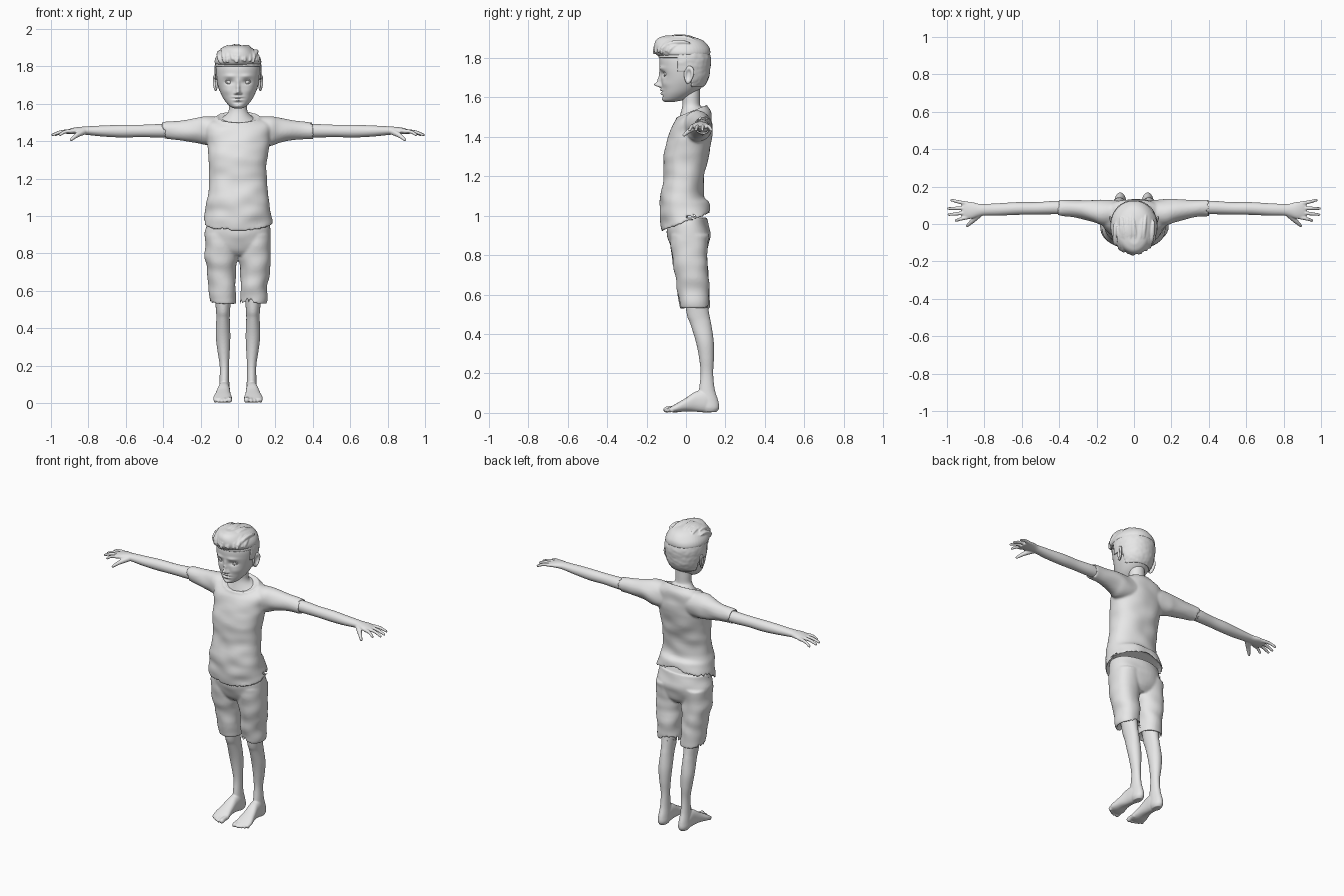
import bpy, bmesh, random
from math import sin, cos, pi, sqrt, exp, copysign
from mathutils import Vector, Matrix, noise

random.seed(4)
if "Cube" in bpy.data.objects:
    bpy.data.objects.remove(bpy.data.objects["Cube"])

grey = bpy.data.materials.new("plain grey")
grey.use_nodes = True
grey.diffuse_color = (0.8, 0.8, 0.8, 1)
grey.node_tree.nodes["Principled BSDF"].inputs["Base Color"].default_value = (0.8, 0.8, 0.8, 1)


def spline(keys, steps):
    """Catmull-Rom interpolation of equal-length tuples."""
    out = []
    for i in range(len(keys) - 1):
        a, b, c, d = (Vector(keys[max(0, min(len(keys) - 1, i + k))]) for k in (-1, 0, 1, 2))
        for s in range(steps):
            t = s / steps
            out.append(b + (c - a) * (t / 2) + (a * 2 - b * 5 + c * 4 - d) * (t * t / 2)
                       + (b * 3 - a - c * 3 + d) * (t ** 3 / 2))
    return out + [Vector(keys[-1])]


def skin_rings(bm, rings):
    """Bridge rings of points and close both ends."""
    rows = [[bm.verts.new(p) for p in ring] for ring in rings]
    n = len(rows[0])
    for a, b in zip(rows, rows[1:]):
        for i in range(n):
            bm.faces.new((a[i], a[(i + 1) % n], b[(i + 1) % n], b[i]))
    bm.faces.new(rows[0])
    bm.faces.new(rows[-1])


def loft(bm, axis, keys, side=1, n=48, steps=6, power=1.0):
    """Keys: position, centre u, half width u, low v, high v, tilt along v."""
    rings = []
    for t, cu, ru, lo, hi, tilt in spline([tuple(k) + (0,) * (6 - len(k)) for k in keys], steps):
        ring = []
        for i in range(n):
            c, s = cos(2 * pi * i / n), sin(2 * pi * i / n)
            u = cu + ru * copysign(abs(c) ** power, c)
            v = (lo + hi) / 2 + (hi - lo) / 2 * copysign(abs(s) ** power, s)
            w = t + tilt * s
            x, y, z = {"z": (u, v, w), "x": (w, u, v), "y": (u, w, v)}[axis]
            ring.append((x * side, y, z))
        rings.append(ring)
    skin_rings(bm, rings)


def ball(bm, centre, size, detail=3):
    m = Matrix.Translation(centre) @ Matrix.Diagonal((*size, 1))
    return bmesh.ops.create_icosphere(bm, subdivisions=detail, radius=1, matrix=m)["verts"]


def tube(bm, pts, side=1, n=12, steps=4):
    """Round tube through points (x, y, z, radius) with ball ends."""
    path = [Vector((p[0] * side, *p[1:])) for p in spline(pts, steps)]
    rings = []
    for i, p in enumerate(path):
        d = (path[min(i + 1, len(path) - 1)] - path[max(i - 1, 0)]).to_3d().normalized()
        u = d.cross(Vector((0, 0, 1)) if abs(d.z) < 0.9 else Vector((1, 0, 0))).normalized()
        v = d.cross(u)
        rings.append([p.to_3d() + (u * cos(2 * pi * k / n) + v * sin(2 * pi * k / n)) * p[3]
                      for k in range(n)])
    skin_rings(bm, rings)
    for p in (path[0], path[-1]):
        ball(bm, p.to_3d(), [p[3]] * 3, 2)


def wrinkle(bm, amount):
    bmesh.ops.recalc_face_normals(bm, faces=bm.faces)
    bm.normal_update()
    for v in bm.verts:
        q = Vector((v.co.x * 9, v.co.y * 9, v.co.z * 16))
        v.co += v.normal * noise.noise(q) * amount


def finish(name, bm, voxel=0, smooth=4):
    bmesh.ops.recalc_face_normals(bm, faces=bm.faces)
    for f in bm.faces:
        f.smooth = True
    mesh = bpy.data.meshes.new(name)
    bm.to_mesh(mesh)
    bm.free()
    mesh.materials.append(grey)
    ob = bpy.data.objects.new(name, mesh)
    bpy.context.collection.objects.link(ob)
    if voxel:
        r = ob.modifiers.new("Merge", "REMESH")
        r.mode, r.voxel_size, r.use_smooth_shade = "VOXEL", voxel, True
        s = ob.modifiers.new("Soften", "SMOOTH")
        s.factor, s.iterations = 0.5, smooth
    return ob


# Shirt: torso, sleeves and collar band
bm = bmesh.new()
loft(bm, "z", [(1.0, 0, .172, -.11, .112, .045), (.965, 0, .187, -.12, .126, .045),
               (1.0, 0, .18, -.13, .126, .03), (1.05, 0, .172, -.133, .115, .02),
               (1.1, 0, .163, -.13, .092), (1.2, 0, .154, -.112, .092),
               (1.3, 0, .158, -.115, .115), (1.4, 0, .17, -.09, .13),
               (1.46, 0, .18, -.07, .132), (1.5, 0, .165, -.053, .128, .015),
               (1.525, 0, .115, -.045, .105, .03)], n=72, power=.9)
for side in (1, -1):
    loft(bm, "x", [(.08, .055, .07, 1.37, 1.53), (.17, .062, .07, 1.375, 1.532),
                   (.22, .07, .06, 1.392, 1.525), (.3, .08, .048, 1.407, 1.512),
                   (.4, .087, .043, 1.412, 1.5), (.385, .087, .037, 1.418, 1.494)], side)
wrinkle(bm, .008)
tube(bm, [(.113 * cos(a), .03 + .075 * sin(a), 1.526 + .03 * sin(a), .006)
          for a in [2 * pi * i / 24 for i in range(25)]], steps=2)
finish("shirt", bm, .007)

# Shorts: hips and two legs
bm = bmesh.new()
loft(bm, "z", [(.79, 0, .13, -.045, .085), (.82, 0, .165, -.07, .105), (.9, 0, .176, -.095, .122),
               (.99, 0, .16, -.1, .105)], power=.9)
for side in (1, -1):
    loft(bm, "z", [(.56, .081, .058, -.015, .107), (.53, .081, .069, -.027, .118),
                   (.6, .084, .072, -.04, .118), (.7, .09, .077, -.057, .115),
                   (.8, .091, .088, -.073, .108), (.9, .09, .085, -.08, .115)], side, power=.92)
wrinkle(bm, .009)
finish("shorts", bm, .007)

for side, label in ((1, "left"), (-1, "right")):
    # Bare arm with palm, fingers and thumb
    bm = bmesh.new()
    loft(bm, "x", [(.34, .087, .036, 1.421, 1.494), (.42, .088, .036, 1.42, 1.492),
                   (.52, .084, .033, 1.422, 1.488), (.62, .083, .034, 1.42, 1.488),
                   (.72, .078, .033, 1.425, 1.484), (.8, .076, .031, 1.433, 1.48),
                   (.83, .074, .034, 1.436, 1.478), (.87, .073, .045, 1.438, 1.474),
                   (.905, .074, .046, 1.438, 1.465), (.92, .075, .036, 1.44, 1.458)], side)
    for root, tip, reach in ((.036, .018, .952), (.06, .05, .99), (.085, .083, .992), (.109, .128, .976)):
        mid = .9 + (reach - .9) * .5
        tube(bm, [(.89, root, 1.453, .011), (mid, (root + tip) / 2, 1.45, .0095),
                  (reach, tip, 1.434, .0075)], side)
    tube(bm, [(.825, .055, 1.452, .018), (.862, .018, 1.432, .013), (.892, -.01, 1.408, .008)], side)
    finish(label + "_arm", bm, .0042, 3)

    # Bare leg with foot and toes
    bm = bmesh.new()
    loft(bm, "z", [(.62, .082, .048, -.01, .1), (.5, .08, .038, .004, .118), (.45, .08, .036, .022, .128),
                   (.36, .08, .039, .05, .141), (.28, .077, .033, .066, .142), (.2, .073, .025, .074, .138),
                   (.12, .073, .026, .066, .146), (.06, .073, .03, .06, .164),
                   (.025, .073, .031, .07, .168), (.004, .073, .022, .085, .155)], side)
    loft(bm, "y", [(.15, .074, .022, .004, .06), (.1, .074, .031, .002, .11), (.05, .076, .034, .006, .108),
                   (0, .08, .041, .008, .076), (-.045, .082, .05, .003, .05),
                   (-.075, .081, .049, .004, .032), (-.085, .081, .044, .008, .026)], side, power=.85)
    for x, tip, r in ((.046, -.1, .0155), (.07, -.1, .011), (.088, -.092, .0105),
                      (.105, -.082, .01), (.121, -.07, .0095)):
        tube(bm, [(x, -.05, .022, r), (x, (tip - .05) / 2, .022, r * .9), (x, tip, r + .001, r)], side)
    finish(label + "_leg", bm, .0045, 3)

# Neck flaring into the upper chest
bm = bmesh.new()
loft(bm, "z", [(1.505, 0, .112, -.042, .102, .03), (1.53, 0, .075, -.03, .088, .02),
               (1.56, 0, .051, -.018, .072), (1.61, 0, .048, -.02, .07), (1.67, 0, .045, -.02, .07)])
finish("neck", bm)

# Head with sculpted face
head_keys = [(1.576, 0, .02, -.105, -.06), (1.588, 0, .045, -.117, -.01), (1.62, 0, .073, -.122, .045),
             (1.66, 0, .094, -.124, .088), (1.7, 0, .108, -.127, .11), (1.75, 0, .117, -.133, .118),
             (1.8, 0, .119, -.133, .12), (1.85, 0, .105, -.115, .1), (1.885, 0, .07, -.07, .065),
             (1.9, 0, .015, -.02, .01)]
# Face features: x, z, width, height, push along y
features = [(0, 1.663, .011, .012, -.036), (0, 1.686, .009, .016, -.018), (0, 1.715, .009, .02, -.008),
            (.014, 1.656, .007, .007, -.012), (.047, 1.717, .022, .013, .014), (.045, 1.748, .028, .01, -.006),
            (.0, 1.637, .024, .005, -.009), (0, 1.619, .02, .006, -.009), (0, 1.628, .026, .0028, .006),
            (0, 1.606, .02, .006, .004), (0, 1.588, .02, .01, -.005), (.06, 1.668, .025, .02, -.005)]
bm = bmesh.new()
loft(bm, "z", head_keys, n=128, steps=10, power=.96)
for v in bm.verts:
    if v.co.y < -.03:
        x, z = v.co.x, v.co.z
        for fx, fz, w, h, push in features:
            for sx in ({fx, -fx}):
                v.co.y += push * exp(-((x - sx) / w) ** 2 - ((z - fz) / h) ** 2)
finish("head", bm)

for side, label in ((1, "left"), (-1, "right")):
    # Eyeball and lids
    centre, r = Vector((.047 * side, -.091, 1.717)), .021
    bm = bmesh.new()
    ball(bm, centre, (r, r, r))
    finish(label + "_eye", bm)
    bm = bmesh.new()
    for height in (.011, -.008):
        arc = []
        for i in range(9):
            dx, dz = .019 * cos(pi * i / 8), height * sin(pi * i / 8)
            arc.append((centre.x + dx, centre.y - sqrt(r * r - dx * dx - dz * dz), centre.z + dz, .0032))
        tube(bm, arc, n=8, steps=2)
    finish(label + "_eyelids", bm)

    # Ear with a hollowed bowl
    bm = bmesh.new()
    for v in ball(bm, (0, 0, 0), (.011, .026, .046), 4):
        v.co.y *= 1 + v.co.z * 6
        rim = sqrt((v.co.y / .026) ** 2 + (v.co.z / .046) ** 2)
        if v.co.x > 0:
            v.co.x -= .013 * exp(-(rim / .55) ** 4)
    turn = Matrix.Translation((.121, .014, 1.713)) @ Matrix.Rotation(-.35, 4, "Z") @ Matrix.Rotation(-.12, 4, "X")
    bm.transform(Matrix.Diagonal((side, 1, 1, 1)) @ turn)
    finish(label + "_ear", bm)

# Short hair around the sides and back
bm = bmesh.new()
loft(bm, "z", head_keys, n=96, steps=8, power=.96)
bmesh.ops.recalc_face_normals(bm, faces=bm.faces)
bm.normal_update()
for v in bm.verts:
    v.co += v.normal * (.006 + .002 * noise.noise(v.co * 60))
bare = []
for f in bm.faces:
    c = f.calc_center_median()
    if not (c.z > 1.8 or (c.y > -.04 and c.z > 1.73) or (c.y > .03 and c.z > 1.65)):
        bare.append(f)
bmesh.ops.delete(bm, geom=bare, context="FACES")
shell = finish("short_hair", bm)
shell.modifiers.new("Thickness", "SOLIDIFY").thickness = .006

# Swept top hair: a mass with strands laid back over it
bm = bmesh.new()
loft(bm, "z", [(1.805, 0, .112, -.13, .11, .005), (1.82, 0, .124, -.152, .124), (1.85, 0, .117, -.163, .122),
               (1.88, 0, .096, -.158, .095), (1.9, 0, .07, -.14, .05), (1.91, 0, .03, -.11, 0)])
wrinkle(bm, .006)
for i in range(46):
    x = .108 * (2 * random.random() - 1)
    k = sqrt(1 - (x / .122) ** 2)
    start, drift = random.uniform(-.1, .9), random.uniform(-.012, .012)
    strand = []
    for j in range(5):
        a = start + j * .32
        strand.append((x + drift * j / 2, -.02 - .143 * k * cos(a), 1.824 + .086 * k * sin(a),
                       (.006, .011, .011, .008, .003)[j]))
    tube(bm, strand, n=8, steps=3)
finish("top_hair", bm, .0045, 1)
